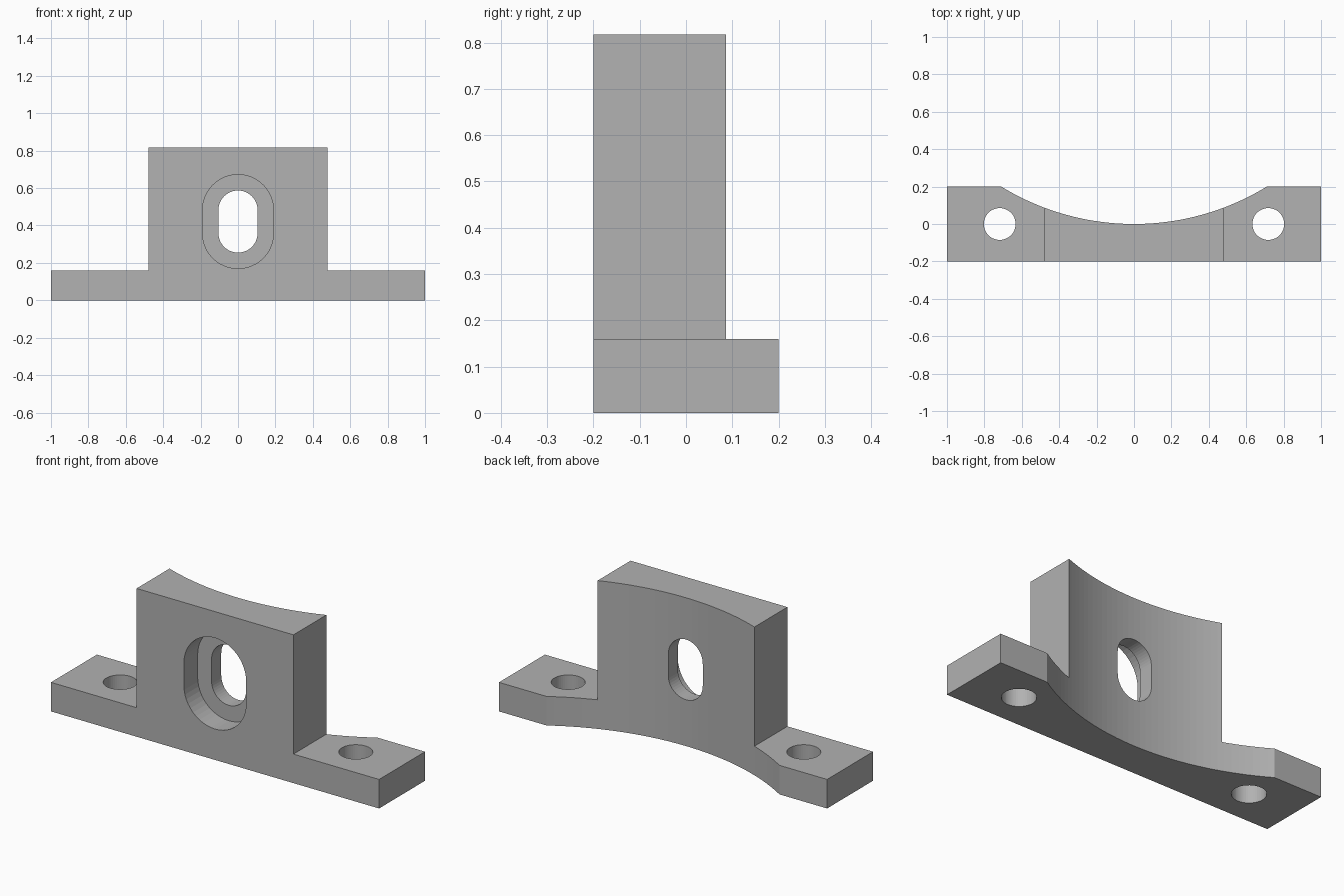
import bpy, bmesh, math
from mathutils import Vector

default = bpy.data.objects.get("Cube")
if default:
    bpy.data.objects.remove(default, do_unlink=True)

grey = bpy.data.materials.new("plain_grey")
grey.use_nodes = True
color = (0.445, 0.445, 0.445, 1)
grey.diffuse_color = color
grey.node_tree.nodes["Principled BSDF"].inputs["Base Color"].default_value = color


def prism(name, points, offset):
    """Extrude a closed outline of 3D points along an offset."""
    bm = bmesh.new()
    face = bm.faces.new([bm.verts.new(p) for p in points])
    new = bmesh.ops.extrude_face_region(bm, geom=[face])["geom"]
    bmesh.ops.translate(bm, vec=Vector(offset),
                        verts=[v for v in new if isinstance(v, bmesh.types.BMVert)])
    bmesh.ops.recalc_face_normals(bm, faces=bm.faces[:])
    mesh = bpy.data.meshes.new(name)
    bm.to_mesh(mesh)
    bm.free()
    mesh.materials.append(grey)
    obj = bpy.data.objects.new(name, mesh)
    bpy.context.collection.objects.link(obj)
    return obj


def cut(target, cutter):
    """Subtract a cutter, then discard it."""
    cutter.hide_render = True
    mod = target.modifiers.new("cut", "BOOLEAN")
    mod.operation, mod.solver, mod.object = "DIFFERENCE", "EXACT", cutter
    bpy.context.view_layer.objects.active = target
    bpy.ops.object.modifier_apply(modifier=mod.name)
    bpy.data.objects.remove(cutter, do_unlink=True)


def slot_outline(radius, straight, y, z, steps=24):
    """Upright slot: two half circles joined by straight sides."""
    pts = []
    for side in (1, -1):
        for i in range(steps + 1):
            a = math.pi * i / steps
            pts.append((side * radius * math.cos(a), y,
                        z + side * (straight + radius * math.sin(a))))
    return pts


# Bracket body: foot flanges and upright as one stepped profile
half = [(1, 0), (1, 0.16), (0.478, 0.16), (0.478, 0.817)]
outline = half + [(-x, z) for x, z in reversed(half)]
bracket = prism("mounting_bracket", [(x, -0.2, z) for x, z in outline], (0, 0.4, 0))

# Concave back, cut by a large vertical cylinder segment
R = 1.36
reach = math.asin(0.8 / R)
arc = []
for i in range(49):
    a = reach * (i / 24 - 1)
    arc.append((R * math.sin(a), R - R * math.cos(a), -0.1))
arc += [(0.8, 0.5, -0.1), (-0.8, 0.5, -0.1)]
cut(bracket, prism("back_cutter", arc, (0, 0, 1.2)))

# Counterbored slot through the upright
cut(bracket, prism("recess_cutter", slot_outline(0.19, 0.061, -0.3, 0.421), (0, 0.22, 0)))
cut(bracket, prism("slot_cutter", slot_outline(0.105, 0.061, -0.3, 0.421), (0, 0.6, 0)))

# Bolt hole in each flange
for side in (-1, 1):
    ring = [(side * 0.718 + 0.085 * math.cos(math.tau * i / 48),
             0.085 * math.sin(math.tau * i / 48), -0.1) for i in range(48)]
    cut(bracket, prism("bolt_hole_cutter", ring, (0, 0, 0.4)))
